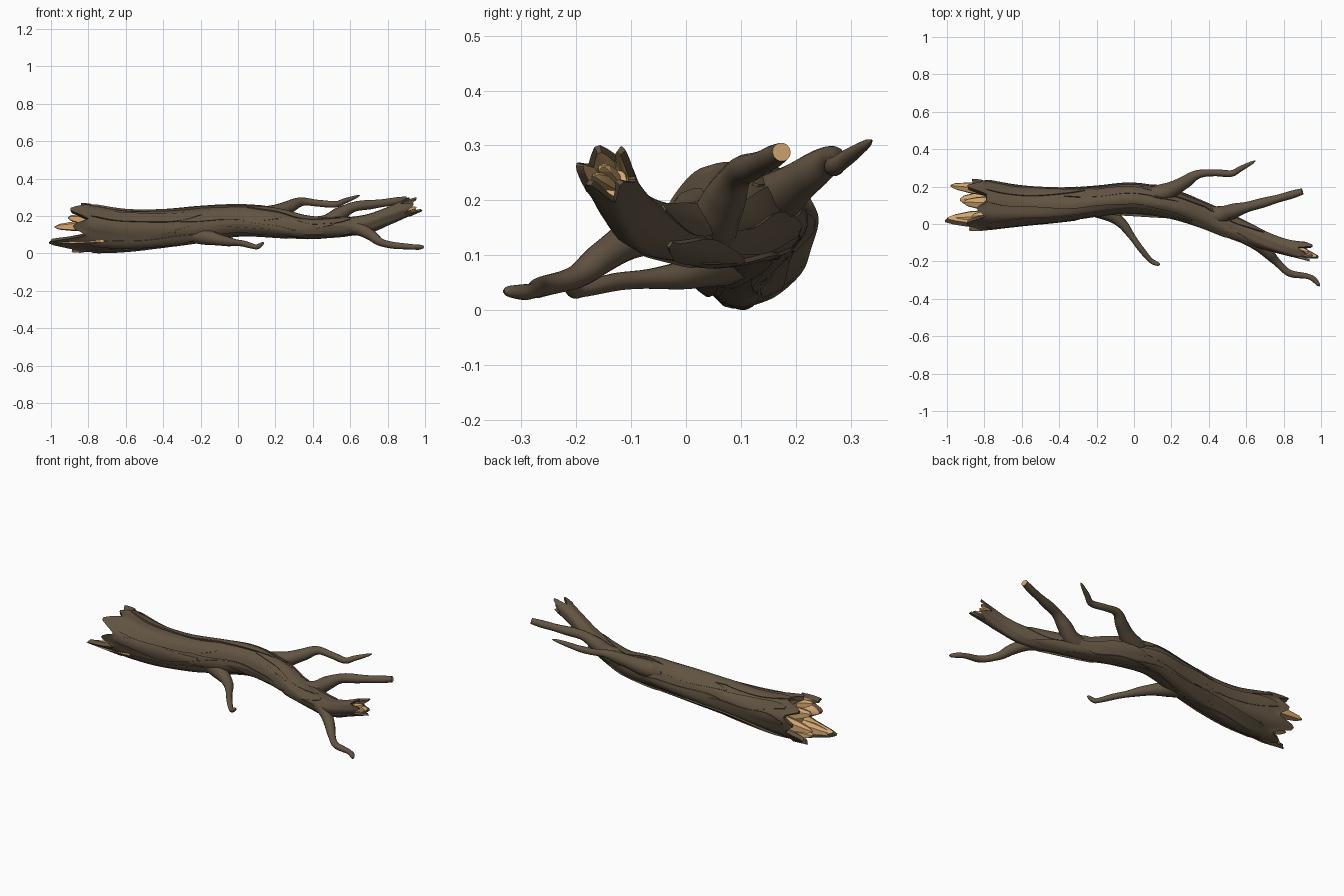
import bpy, bmesh, math, random
from mathutils import Vector

if "Cube" in bpy.data.objects:
    bpy.data.objects.remove(bpy.data.objects["Cube"])

random.seed(7)
TAU = 2 * math.pi


def material(name, rgb):
    m = bpy.data.materials.new(name)
    m.diffuse_color = (*rgb, 1)
    m.use_nodes = True
    m.node_tree.nodes["Principled BSDF"].inputs["Base Color"].default_value = m.diffuse_color
    return m


BARK = material("dark bark", (0.120, 0.087, 0.054))
WOOD = material("pale wood", (0.62, 0.37, 0.155))


def finish(name, bm, angle=35):
    bmesh.ops.recalc_face_normals(bm, faces=bm.faces)
    me = bpy.data.meshes.new(name)
    bm.to_mesh(me)
    bm.free()
    me.materials.append(BARK)
    me.materials.append(WOOD)
    ob = bpy.data.objects.new(name, me)
    bpy.context.collection.objects.link(ob)
    bpy.ops.object.select_all(action='DESELECT')
    ob.select_set(True)
    bpy.context.view_layer.objects.active = ob
    bpy.ops.object.shade_smooth_by_angle(angle=math.radians(angle))
    return ob


def spline(pts, u):
    """Catmull-Rom through tuples of any length, u in 0..1."""
    n = len(pts) - 1
    f = max(0, min(1, u)) * n
    i = min(int(f), n - 1)
    t = f - i
    b, c = pts[i], pts[i + 1]
    a = pts[i - 1] if i else [2 * p - q for p, q in zip(b, c)]
    d = pts[i + 2] if i + 2 <= n else [2 * q - p for p, q in zip(b, c)]
    return [0.5 * (2 * q + (r - p) * t + (2 * p - 5 * q + 4 * r - s) * t * t
                   + (3 * q - p - 3 * r + s) * t ** 3) for p, q, r, s in zip(a, b, c, d)]


def frame(pts, u):
    s = spline(pts, u)
    t = Vector(spline(pts, u + .004)[:3]) - Vector(spline(pts, u - .004)[:3])
    t.normalize()
    side = Vector((0, 0, 1)).cross(t).normalized()
    return s, t, side, t.cross(side)


def bridge(bm, r0, r1, mat=0):
    n = len(r0)
    for i in range(n):
        bm.faces.new((r0[i], r0[(i + 1) % n], r1[(i + 1) % n], r1[i])).material_index = mat


# Trunk centre line: x, y, z, half width, half height
TRUNK = [(-.80, .100, .140, .128, .125), (-.60, .095, .125, .102, .108),
         (-.40, .100, .133, .088, .096), (-.20, .120, .152, .078, .090),
         (.00, .138, .172, .076, .080), (.20, .105, .162, .070, .074),
         (.36, .050, .140, .062, .060), (.52, -.015, .140, .056, .050),
         (.68, -.080, .157, .048, .050), (.80, -.120, .200, .043, .046),
         (.89, -.140, .238, .046, .046)]


def trunk_point(u, a, h=0.0, scale=1.0, along=0.0):
    s, t, side, up = frame(TRUNK, u)
    lobes = 1 + .035 * math.sin(3 * a + 7 * u) + .025 * math.sin(7 * a - 9 * u)
    ca, sa = math.cos(a), math.sin(a)
    return (Vector(s[:3]) + t * along + side * ca * (s[3] * lobes * scale + h)
            + up * sa * (s[4] * lobes * scale + h))


def tooth(peaks, a):
    best = 0
    for ang, length, w in peaks:
        d = abs((a - ang + math.pi) % TAU - math.pi)
        best = max(best, length * min(1, 1.25 * (1 - d / w)))
    return best


# Broken ends: angle (0 back, pi/2 up, pi front), length, half width of each tooth
LEFT = [(4.0, .20, .50), (3.15, .08, .35), (2.4, .10, .40), (1.7, .05, .3), (.75, .10, .36),
        (.05, .07, .35), (5.6, .12, .4), (4.85, .08, .35)]
RIGHT = [(1.9, .05, .55), (.7, .075, .6), (3.1, .065, .6), (4.4, .09, .65), (5.6, .05, .6)]

# Trunk tube with toothed rims and pale broken cores
bm = bmesh.new()
N, SEG = 56, 70
angles = [TAU * i / N for i in range(N)]


def ring(fn):
    return [bm.verts.new(fn(a)) for a in angles]


rings = [ring(lambda a, u=k / SEG: trunk_point(u, a)) for k in range(SEG + 1)]
for r0, r1 in zip(rings, rings[1:]):
    bridge(bm, r0, r1)
for u, sgn, peaks, last, wall in ((0, -1, LEFT, rings[0], .016), (1, 1, RIGHT, rings[-1], .010)):
    for k in (1, 2, 3):
        r = ring(lambda a: trunk_point(u, a, .003 * k * sgn * -1 if sgn < 0 else .001 * k, 1,
                                       sgn * tooth(peaks, a) * k / 3))
        bridge(bm, last, r)
        last = r
    lip = ring(lambda a: trunk_point(u, a, -wall, 1, sgn * tooth(peaks, a) * .93))
    bridge(bm, last, lip)
    core = ring(lambda a: trunk_point(u, a, 0, .62, sgn * (tooth(peaks, a) * .12 - .02)))
    bridge(bm, lip, core, 1)
    bm.faces.new(core).material_index = 1
finish("trunk", bm)


# Raised bark plates: long pointed shells that follow the trunk, one edge lifted
def bark_plate(bm, u0, u1, a0, width, thick, twist):
    n, cols = 18, (-1, -1, -.5, 0, .5, 1, 1)
    rows = []
    for k in range(n + 1):
        f = k / n
        w = width * max(.06, math.sin(math.pi * f)) ** .55 * (1 + .12 * math.sin(9 * f + a0 * 5))
        row = []
        for j, c in enumerate(cols):
            h = -.014 if j in (0, 6) else thick * (.72 + .28 * c)
            if k in (0, n):
                h = -.014 if j in (0, 6) else thick * .5
            a = a0 + twist * (f - .5) + .06 * math.sin(7 * f + a0) + w * c
            row.append(bm.verts.new(trunk_point(u0 + (u1 - u0) * f, a, h)))
        rows.append(row)
    for r0, r1 in zip(rows, rows[1:]):
        for j in range(6):
            bm.faces.new((r0[j], r0[j + 1], r1[j + 1], r1[j]))
    bm.faces.new(rows[0])
    bm.faces.new(rows[-1])
    bm.faces.new([r[0] for r in rows] + [r[-1] for r in reversed(rows)])


bm = bmesh.new()
for start, end, count in ((.0, .30, 8), (.20, .50, 7), (.42, .68, 6), (.60, .80, 4)):
    for i in range(count):
        shift = random.uniform(-.04, .04)
        bark_plate(bm, max(.0, start + shift), end + shift + random.uniform(-.03, .05),
                   TAU * (i + random.uniform(-.2, .2)) / count + start * 4,
                   random.uniform(.70, .95) * math.pi / count,
                   random.uniform(.006, .012), random.uniform(-.3, .4))
finish("bark_plates", bm, 30)


# Branches: tapered round tubes with a rounded tip or a pale cut end
def branch(name, pts, cut=False, sides=14, seg=44):
    bm = bmesh.new()
    last = None
    for k in range(seg + 1):
        u = k / seg
        s, t, side, up = frame(pts, u)
        r = s[3] * (1 + .05 * math.sin(23 * u))
        if not cut and u > .96:
            r *= math.sqrt(max(.08, 1 - ((u - .96) / .04) ** 2))
        cur = [bm.verts.new(Vector(s[:3]) + (side * math.cos(TAU * i / sides)
               + up * math.sin(TAU * i / sides)) * r) for i in range(sides)]
        if last:
            bridge(bm, last, cur)
        else:
            bm.faces.new(cur)
        last = cur
    if cut:
        inner = bmesh.ops.inset_individual(bm, faces=[bm.faces.new(last)], thickness=.003)
        bm.faces.ensure_lookup_table()
        max(bm.faces, key=lambda f: f.calc_center_median().x
            if len(f.verts) == sides else -9).material_index = 1
    finish(name, bm)


branch("back_branch", [(.06, .14, .19, .045), (.18, .175, .212, .046), (.27, .222, .247, .034),
                       (.34, .265, .276, .024), (.43, .274, .268, .018), (.52, .270, .262, .018),
                       (.57, .296, .280, .014), (.65, .338, .309, .007)])
branch("upper_branch", [(.36, .035, .135, .048), (.47, .050, .160, .048), (.54, .072, .207, .037),
                        (.62, .095, .249, .028), (.72, .122, .262, .024), (.82, .150, .275, .021),
                        (.90, .174, .288, .018)], cut=True)
branch("front_end_branch", [(.52, -.02, .145, .042), (.63, -.085, .137, .040),
                            (.71, -.150, .098, .029), (.76, -.200, .061, .022),
                            (.83, -.262, .043, .018), (.92, -.278, .036, .015),
                            (.96, -.295, .033, .014), (.992, -.332, .035, .009)])
branch("front_branch", [(-.26, .10, .105, .044), (-.15, .06, .083, .040), (-.07, .008, .066, .027),
                        (-.02, -.055, .058, .020), (.03, -.125, .052, .016),
                        (.08, -.185, .038, .014), (.105, -.205, .036, .013),
                        (.138, -.218, .058, .008)])


# Pale splinters inside both broken ends: faceted tapering wedges
def splinter(bm, base, tip, w, h):
    base, tip = Vector(base), Vector(tip)
    last = None
    for f, k in ((0, 1), (.6, .85), (.9, .5), (1, .12)):
        c = base.lerp(tip, f)
        cur = [bm.verts.new(c + Vector((0, y * w * k, z * h * k)))
               for y, z in ((-1, -.6), (1, -.8), (.9, .5), (.1, 1), (-.9, .6))]
        if last:
            bridge(bm, last, cur, 1)
        else:
            bm.faces.new(cur).material_index = 1
        last = cur
    bm.faces.new(last).material_index = 1


bm = bmesh.new()
for base, tip, w, h in [((-.72, .175, .145), (-.98, .205, .140), .034, .034),
                        ((-.72, .11, .16), (-.91, .115, .19), .038, .036),
                        ((-.72, .04, .08), (-.985, .03, .062), .040, .030),
                        ((-.72, .13, .07), (-.93, .13, .075), .045, .030),
                        ((-.72, .05, .18), (-.87, .04, .215), .030, .030),
                        ((.86, -.135, .23), (.935, -.150, .262), .022, .018),
                        ((.86, -.13, .225), (.955, -.168, .245), .016, .016)]:
    splinter(bm, base, tip, w, h)
finish("wood_splinters", bm, 15)
